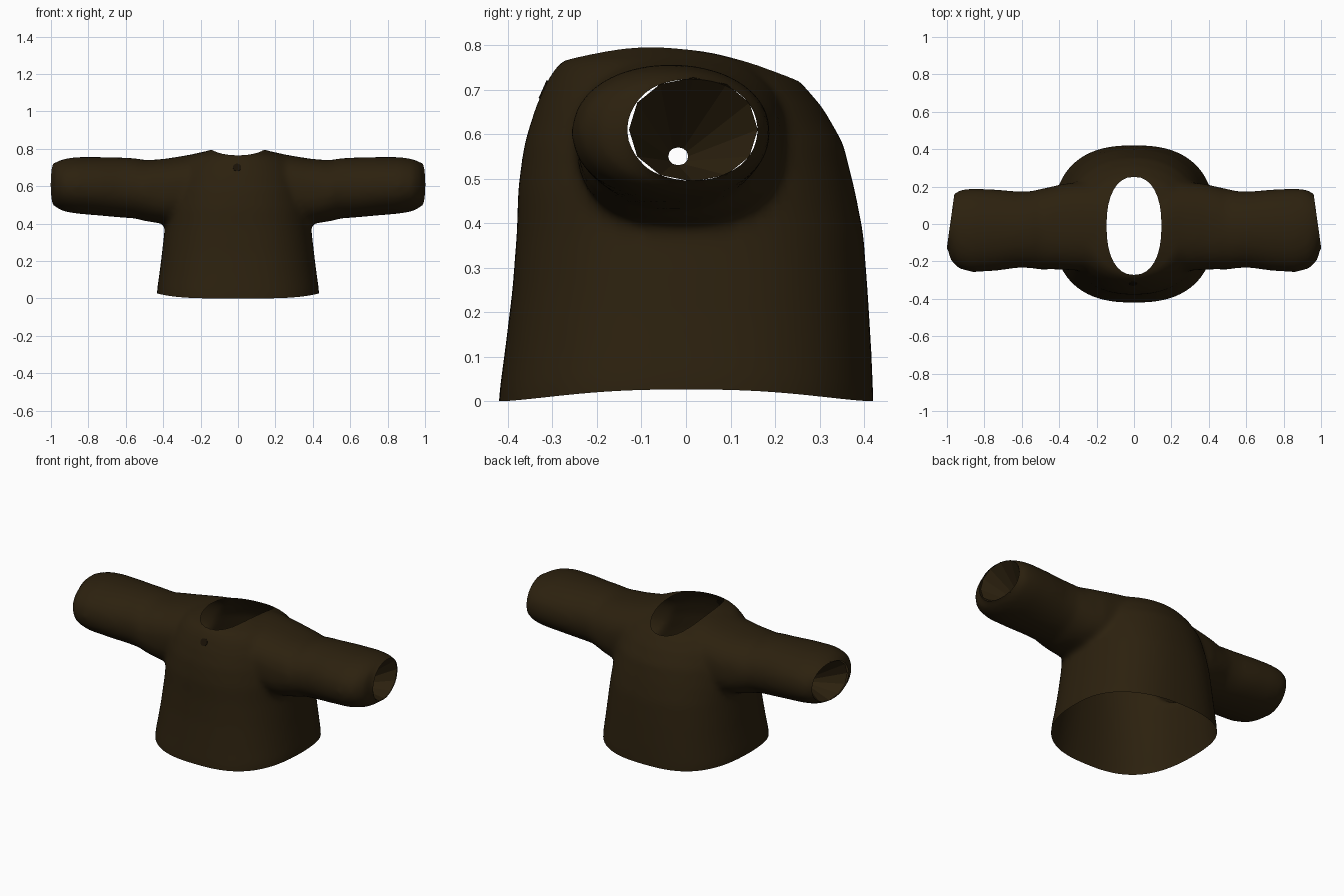
import bpy, bmesh, math
from mathutils import Vector

if "Cube" in bpy.data.objects:
    bpy.data.objects.remove(bpy.data.objects["Cube"])


def material(name, rgb):
    m = bpy.data.materials.new(name)
    m.diffuse_color = (*rgb, 1)
    m.use_nodes = True
    m.node_tree.nodes["Principled BSDF"].inputs["Base Color"].default_value = m.diffuse_color
    return m


brown = material("dark brown knit", (0.025, 0.015, 0.0045))
dark = material("button brown", (0.010, 0.006, 0.002))
cut_mat = material("cut wall", (0.5, 0.5, 0.5))


def loft(name, rings, mat, caps=True):
    """Closed skin through a list of equally long point rings."""
    bm = bmesh.new()
    loops = [[bm.verts.new(p) for p in r] for r in rings]
    for a, b in zip(loops, loops[1:]):
        n = len(a)
        for i in range(n):
            bm.faces.new((a[i], a[(i + 1) % n], b[(i + 1) % n], b[i]))
    if caps:
        bm.faces.new(loops[0])
        bm.faces.new(loops[-1])
    bmesh.ops.recalc_face_normals(bm, faces=bm.faces)
    me = bpy.data.meshes.new(name)
    bm.to_mesh(me)
    bm.free()
    me.materials.append(mat)
    ob = bpy.data.objects.new(name, me)
    bpy.context.collection.objects.link(ob)
    return ob


def oval(n, power=2.0):
    """Unit superellipse points."""
    for i in range(n):
        t = 2 * math.pi * i / n
        c, s = math.cos(t), math.sin(t)
        yield (math.copysign(abs(c) ** (2 / power), c),
               math.copysign(abs(s) ** (2 / power), s))


def apply(ob, kind, **settings):
    bpy.context.view_layer.objects.active = ob
    mod = ob.modifiers.new(kind, kind)
    for k, v in settings.items():
        setattr(mod, k, v)
    bpy.ops.object.modifier_apply(modifier=mod.name)


# Torso: height, half width, front y, back y, squareness
torso = [(-0.06, 0.435, -0.425, 0.422, 2.5), (0.03, 0.432, -0.418, 0.42, 2.5),
         (0.12, 0.421, -0.406, 0.416, 2.45), (0.25, 0.406, -0.39, 0.408, 2.4),
         (0.38, 0.391, -0.38, 0.398, 2.35), (0.48, 0.386, -0.377, 0.378, 2.25),
         (0.58, 0.372, -0.363, 0.353, 2.15), (0.66, 0.352, -0.338, 0.307, 2.05),
         (0.72, 0.315, -0.312, 0.255, 2.0), (0.763, 0.25, -0.283, 0.17, 2.0),
         (0.800, 0.13, -0.18, 0.035, 2.0)]
body = loft("sweater", [[(rx * u, (f + b) / 2 + (b - f) / 2 * v, z) for u, v in oval(56, p)]
                        for z, rx, f, b, p in torso], brown)

# Sleeves: x, front y, back y, bottom z, top z, slant of the ring
sleeve = [(0.08, -0.22, 0.19, 0.48, 0.785, 0), (0.17, -0.24, 0.21, 0.44, 0.788, 0),
          (0.26, -0.25, 0.225, 0.41, 0.768, 0), (0.38, -0.245, 0.215, 0.395, 0.748, 0),
          (0.44, -0.242, 0.20, 0.405, 0.742, 0), (0.50, -0.245, 0.188, 0.414, 0.74, 0),
          (0.55, -0.236, 0.176, 0.428, 0.75, 0), (0.62, -0.234, 0.174, 0.432, 0.753, 0),
          (0.74, -0.251, 0.185, 0.443, 0.756, 0), (0.86, -0.258, 0.19, 0.453, 0.756, 0.02),
          (0.925, -0.237, 0.186, 0.465, 0.747, 0.06), (0.96, -0.19, 0.176, 0.48, 0.734, 0.11),
          (0.978, -0.122, 0.156, 0.499, 0.722, 0.14), (1.05, -0.105, 0.145, 0.51, 0.71, 0.14)]
SLANT = 0.14
CUFF = Vector((0.98, 0.02, 0.61))


def sleeve_ring(side, x, f, b, lo, hi, slant, n=40):
    pts = []
    for u, v in oval(n, 2.4 if x < 0.5 else 2.1):
        y = (f + b) / 2 + (b - f) / 2 * u
        pts.append((side * (x - slant * (y - 0.02)), y, (lo + hi) / 2 + (hi - lo) / 2 * v))
    return pts


for side in (-1, 1):
    arm = loft("sleeve", [sleeve_ring(side, *r) for r in sleeve], brown)
    apply(body, 'BOOLEAN', operation='UNION', object=arm, solver='EXACT')
    bpy.data.objects.remove(arm)

# Blend the sleeves into the torso
apply(body, 'REMESH', mode='VOXEL', voxel_size=0.016)
apply(body, 'SMOOTH', factor=0.5, iterations=10)
body.data.materials.clear()
body.data.materials.append(brown)

# Neck opening
neck = loft("neck_cutter", [[(0.147 * u, -0.01 + 0.262 * v, z) for u, v in oval(32, 2.3)]
                            for z in (0.55, 1.0)], cut_mat)
neck.hide_render = True
apply(body, 'BOOLEAN', operation='DIFFERENCE', object=neck, solver='EXACT',
      material_mode='TRANSFER')
bpy.data.objects.remove(neck)
cut_slots = {i for i, m in enumerate(body.data.materials) if m == cut_mat}

# Open the neck, cuffs and hem
bm = bmesh.new()
bm.from_mesh(body.data)
bmesh.ops.delete(bm, geom=[f for f in bm.faces if f.material_index in cut_slots], context='FACES')
planes = [(Vector((0, 0, 0)), Vector((0, 0, -1)))]
for s in (-1, 1):
    planes.append((Vector((s * CUFF.x, CUFF.y, CUFF.z)), Vector((s, SLANT, 0)).normalized()))
for co, no in planes:
    bmesh.ops.bisect_plane(bm, geom=bm.verts[:] + bm.edges[:] + bm.faces[:],
                           plane_co=co, plane_no=no, clear_outer=True)
# Hem rises gently at the sides
for v in bm.verts:
    if v.co.z < 0.2:
        v.co.z += 0.026 * min(1, abs(v.co.x / 0.43) ** 4) * (1 - v.co.z / 0.2)
for f in bm.faces:
    f.material_index = 0
    f.smooth = True
bm.to_mesh(body.data)
bm.free()
body.data.materials.clear()
body.data.materials.append(brown)

# Faceted linings tapering inward from the cuffs
for s, label in ((-1, "left"), (1, "right")):
    rim = sleeve_ring(s, 0.976, -0.128, 0.161, 0.493, 0.727, SLANT, 12)
    tip = sleeve_ring(s, 0.8, -0.04, 0.005, 0.53, 0.57, 0, 12)
    loft(label + "_cuff_lining", [rim, tip], brown, caps=False)

# Small button below the collar, laid on the chest surface
hit, loc, nor, _ = body.ray_cast(Vector((-0.005, -1, 0.70)), Vector((0, 1, 0)))
if hit:
    bpy.ops.mesh.primitive_cylinder_add(vertices=16, radius=0.022, depth=0.005, location=loc)
    button = bpy.context.object
    button.name = "button"
    button.rotation_euler = nor.to_track_quat('Z', 'Y').to_euler()
    button.data.materials.append(dark)

bpy.data.materials.remove(cut_mat)
